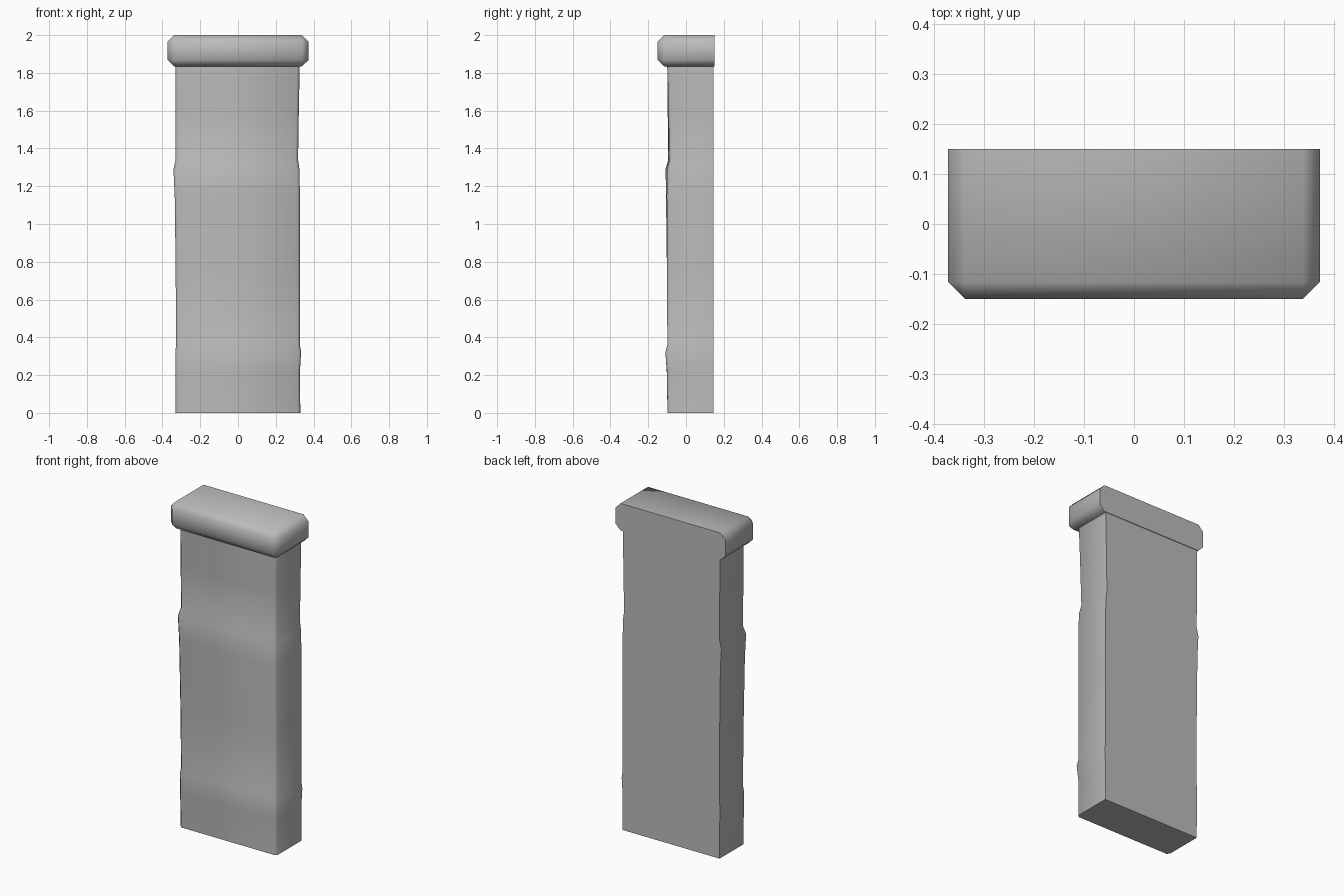
import bpy, bmesh

old = bpy.data.objects.get("Cube")
if old:
    bpy.data.objects.remove(old, do_unlink=True)

stone = bpy.data.materials.new("grey stone")
stone.use_nodes = True
GREY = (0.5, 0.5, 0.5, 1)
stone.diffuse_color = GREY
stone.node_tree.nodes["Principled BSDF"].inputs["Base Color"].default_value = GREY


def finish(name, bm):
    bmesh.ops.recalc_face_normals(bm, faces=bm.faces)
    mesh = bpy.data.meshes.new(name)
    bm.to_mesh(mesh)
    bm.free()
    mesh.materials.append(stone)
    obj = bpy.data.objects.new(name, mesh)
    bpy.context.collection.objects.link(obj)
    bpy.ops.object.select_all(action="DESELECT")
    obj.select_set(True)
    bpy.context.view_layer.objects.active = obj
    bpy.ops.object.shade_smooth_by_angle(angle=1.05)
    return obj


# Worn shaft: chamfered sections lofted upwards
# height, left edge (-x), right edge (+x), front y at each of those edges
SECTIONS = [
    (0.0, -0.33, 0.33, -0.098, -0.098),
    (0.22, -0.331, 0.328, -0.102, -0.101),
    (0.32, -0.332, 0.334, -0.103, -0.109),
    (0.36, -0.328, 0.328, -0.097, -0.099),
    (0.75, -0.33, 0.328, -0.101, -0.1),
    (1.15, -0.335, 0.328, -0.106, -0.102),
    (1.29, -0.342, 0.325, -0.108, -0.1),
    (1.34, -0.33, 0.318, -0.094, -0.088),
    (1.6, -0.331, 0.322, -0.097, -0.093),
    (1.9, -0.332, 0.328, -0.1, -0.1),
]
BACK, CUT = 0.146, 0.014
bm = bmesh.new()
rings = []
for z, xl, xr, yl, yr in SECTIONS:
    outline = [(xl, BACK), (xl, yl + CUT), (xl + CUT, yl),
               (xr - CUT, yr), (xr, yr + CUT), (xr, BACK)]
    rings.append([bm.verts.new((x, y, z)) for x, y in outline])
for low, high in zip(rings, rings[1:]):
    for i in range(len(low)):
        j = (i + 1) % len(low)
        bm.faces.new((low[i], low[j], high[j], high[i]))
bm.faces.new(rings[0])
bm.faces.new(rings[-1])
finish("shaft", bm)

# Cap block: every edge chamfered except those around the flat back
bm = bmesh.new()
bmesh.ops.create_cube(bm, size=1)
for v in bm.verts:
    v.co = (v.co.x * 0.746, v.co.y * 0.3, 1.917 + v.co.z * 0.166)
edges = [e for e in bm.edges if any(v.co.y < 0 for v in e.verts)]
bmesh.ops.bevel(bm, geom=edges, offset=0.034, offset_type="OFFSET",
                segments=1, profile=0.5, affect="EDGES")
finish("cap", bm)
